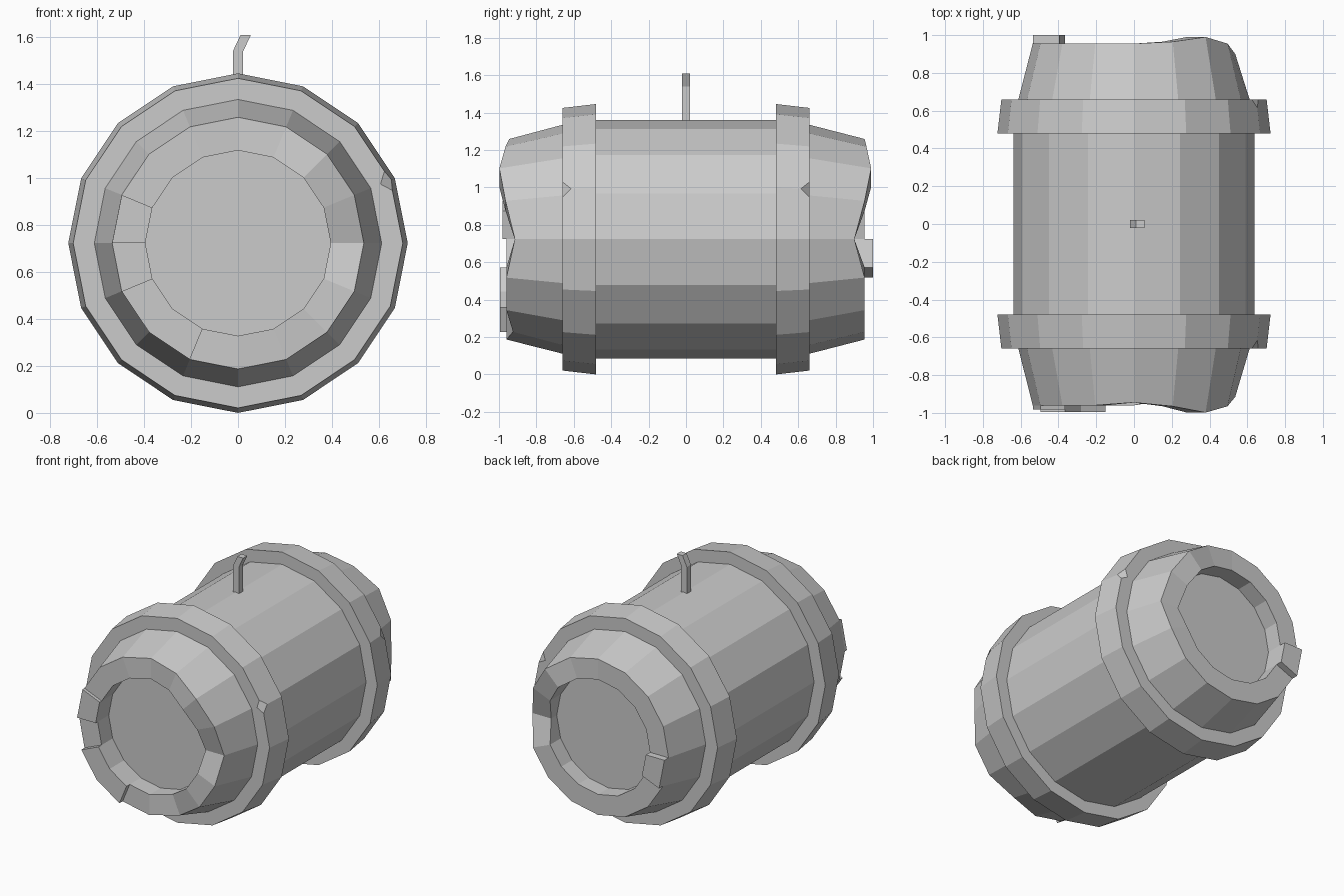
import bpy, bmesh, math

if "Cube" in bpy.data.objects:
    bpy.data.objects.remove(bpy.data.objects["Cube"])

N, ZC = 16, 0.723
R_IN, R_OUT = 0.395, 0.536


def polar(i, r, y):
    a = i * 2 * math.pi / N
    return (r * math.cos(a), y, ZC + r * math.sin(a))


def finish(name, bm):
    bmesh.ops.recalc_face_normals(bm, faces=bm.faces[:])
    me = bpy.data.meshes.new(name)
    bm.to_mesh(me)
    bm.free()
    ob = bpy.data.objects.new(name, me)
    bpy.context.collection.objects.link(ob)
    return ob


def lathe(rows, closed):
    """Spin rows of (y, r) around the y axis; y may be a per-angle function."""
    bm = bmesh.new()
    rings = [[bm.verts.new(polar(i, r, y(i) if callable(y) else y))
              for i in range(N)] for y, r in rows]
    pairs = list(zip(rings, rings[1:]))
    if closed:
        pairs.append((rings[-1], rings[0]))
    else:
        bm.faces.new(rings[0])
        bm.faces.new(rings[-1])
    for a, b in pairs:
        for i in range(N):
            j = (i + 1) % N
            bm.faces.new((a[i], a[j], b[j], b[i]))
    return bm, rings


# Barrel body with worn, uneven rims and recessed lids
front_wear = {0: .915, 1: .965, 2: .998, 3: .965, 4: .945, 13: .925}
back_wear = {0: .90, 1: .955, 2: .99, 3: .965, 4: .955}


def front_y(i):
    return -front_wear.get(i, .96)


def back_y(i):
    return back_wear.get(i, .955)


bm, _ = lathe([(-.84, R_IN), (front_y, R_IN), (front_y, R_OUT), (-.66, .612),
               (-.48, .638), (.48, .638), (.66, .612), (back_y, R_OUT),
               (back_y, R_IN), (.84, R_IN)], False)
finish("barrel_body", bm)

# Hoops, each with a small chipped corner
for name, s in (("front_hoop", -1), ("back_hoop", 1)):
    bm, rings = lathe([(s * .48, .60), (s * .48, .723),
                       (s * .66, .702), (s * .66, .58)], True)
    bmesh.ops.bevel(bm, geom=[rings[2][1]], offset=.045, segments=1,
                    affect='VERTICES')
    finish(name, bm)


# Raised stave ends on the rims
def stave_end(name, i0, i1, y0, y1):
    bm = bmesh.new()
    cols = [[bm.verts.new(polar(i, r, y)) for r, y in
             ((R_IN, y0), (R_OUT, y0), (R_OUT, y1), (R_IN, y1))]
            for i in range(i0, i1 + 1)]
    for a, b in zip(cols, cols[1:]):
        for k in range(4):
            m = (k + 1) % 4
            bm.faces.new((a[k], a[m], b[m], b[k]))
    bm.faces.new(cols[0])
    bm.faces.new(cols[-1])
    finish(name, bm)


stave_end("front_stave_upper", 7, 8, -.93, -.982)
stave_end("front_stave_lower", 9, 11, -.93, -.995)
stave_end("back_stave", 8, 9, .93, 1.0)

# Bent fuse on top
bm = bmesh.new()
h = .022
levels = [[bm.verts.new((x + dx * h, dy * h, z))
           for dx, dy in ((-1, -1), (1, -1), (1, 1), (-1, 1))]
          for x, z in ((0, 1.34), (0, 1.54), (.033, 1.61))]
for a, b in zip(levels, levels[1:]):
    for k in range(4):
        m = (k + 1) % 4
        bm.faces.new((a[k], a[m], b[m], b[k]))
bm.faces.new(levels[0])
bm.faces.new(levels[-1])
finish("fuse", bm)
